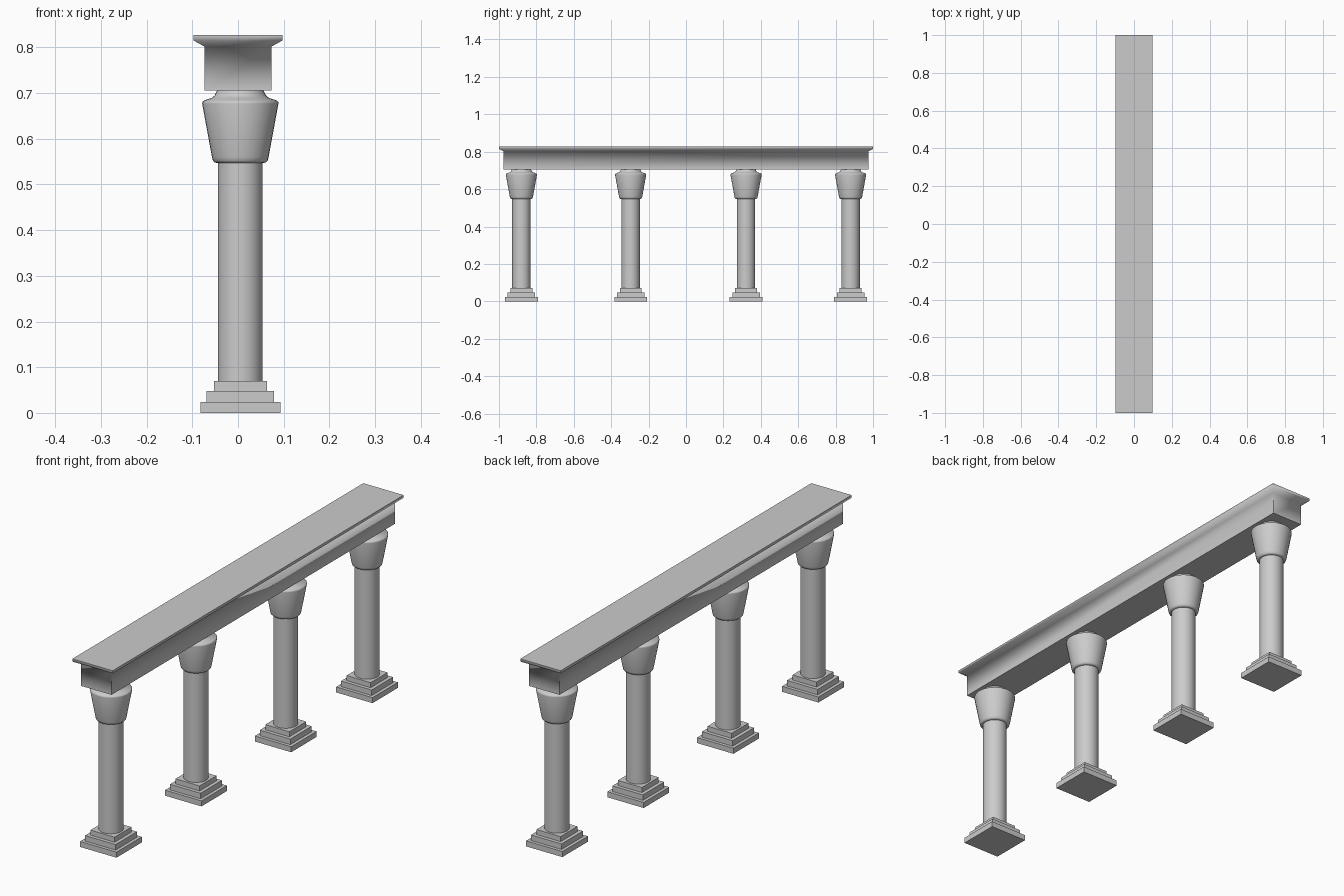
import bpy, bmesh, math
from mathutils import Vector, Matrix

cube = bpy.data.objects.get("Cube")
if cube:
    bpy.data.objects.remove(cube, do_unlink=True)

# Single stone material
stone = bpy.data.materials.new("grey stone")
stone.use_nodes = True
COLOUR = (0.6, 0.6, 0.6, 1)
stone.diffuse_color = COLOUR
stone.node_tree.nodes["Principled BSDF"].inputs["Base Color"].default_value = COLOUR


def finish(bm, name, location=(0, 0, 0), angle=None):
    bmesh.ops.recalc_face_normals(bm, faces=bm.faces)
    mesh = bpy.data.meshes.new(name)
    bm.to_mesh(mesh)
    bm.free()
    mesh.materials.append(stone)
    obj = bpy.data.objects.new(name, mesh)
    obj.location = location
    bpy.context.collection.objects.link(obj)
    if angle:
        bpy.ops.object.select_all(action='DESELECT')
        obj.select_set(True)
        bpy.context.view_layer.objects.active = obj
        bpy.ops.object.shade_smooth_by_angle(angle=math.radians(angle))
    return obj


def loft(rings):
    """Closed skin through a stack of equal-length point rings."""
    bm = bmesh.new()
    loops = [[bm.verts.new(p) for p in ring] for ring in rings]
    n = len(loops[0])
    for low, high in zip(loops, loops[1:]):
        for i in range(n):
            j = (i + 1) % n
            bm.faces.new((low[i], low[j], high[j], high[i]))
    bm.faces.new(loops[0][::-1])
    bm.faces.new(loops[-1])
    return bm


def turned(profile, sides=32):
    turn = 2 * math.pi / sides
    return loft([[(r * math.cos(i * turn), r * math.sin(i * turn), z)
                  for i in range(sides)] for r, z in profile])


def rectangle(hx, hy, z):
    return [(-hx, -hy, z), (hx, -hy, z), (hx, hy, z), (-hx, hy, z)]


COLUMN_X = 0.005
SHAFT = [(0.049, 0.07), (0.049, 0.55)]
CAPITAL = [(0.05, 0.547), (0.056, 0.548), (0.06, 0.552), (0.062, 0.56),
           (0.0835, 0.677), (0.083, 0.681), (0.079, 0.684),
           (0.062, 0.69), (0.056, 0.695), (0.051, 0.706)]
STEPS = [(0.0875, 0, 0.024), (0.0735, 0.024, 0.048), (0.058, 0.048, 0.07)]

# Four columns: stepped plinth, shaft and vase-shaped capital
for number, y in enumerate((-0.88, -0.296, 0.321, 0.88), 1):
    place = (COLUMN_X, y, 0)
    plinth = loft([rectangle(h, h, z) for h, low, high in STEPS for z in (low, high)])
    finish(plinth, f"plinth_{number}", place)
    finish(turned(SHAFT), f"shaft_{number}", place, 40)
    finish(turned(CAPITAL), f"capital_{number}", place, 50)

# Beam flaring into a thin overhanging cornice
BEAM = [(0.0735, 0.975, 0.706), (0.0735, 0.975, 0.802),
        (0.097, 1.0, 0.815), (0.097, 1.0, 0.827)]
finish(loft([rectangle(*level) for level in BEAM]), "beam_and_cornice", angle=70)
